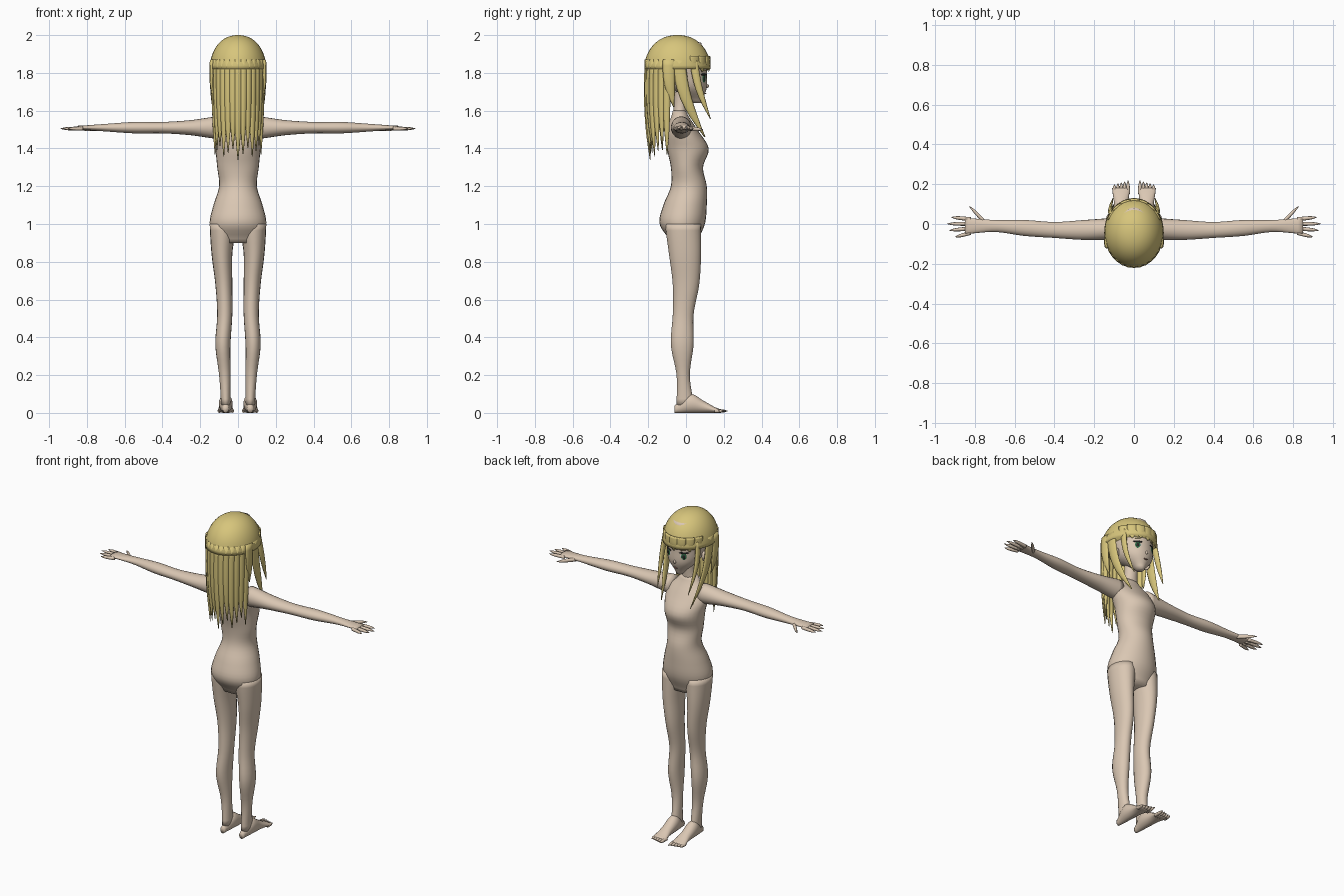
import bpy, bmesh, math
from mathutils import Vector, Matrix

cube = bpy.data.objects.get("Cube")
if cube:
    bpy.data.objects.remove(cube, do_unlink=True)


def material(name, red, green, blue):
    mat = bpy.data.materials.new(name)
    mat.use_nodes = True
    colour = (red, green, blue, 1)
    mat.diffuse_color = colour
    mat.node_tree.nodes["Principled BSDF"].inputs["Base Color"].default_value = colour
    return mat


SKIN = material("skin", .7, .57, .45)
HAIR = material("blonde_hair", .68, .56, .2)
WHITE = material("eye_white", .7, .7, .7)
GREEN = material("iris_green", .03, .14, .06)
DARK = material("lash_dark", .02, .02, .02)
LIP = material("lip", .4, .2, .15)


def finish(name, bm, mat, mirror):
    """Turn a bmesh into a smooth object, mirrored across x when asked."""
    bmesh.ops.recalc_face_normals(bm, faces=bm.faces)
    for face in bm.faces:
        face.smooth = True
    mesh = bpy.data.meshes.new(name)
    bm.to_mesh(mesh)
    bm.free()
    mesh.materials.append(mat)
    obj = bpy.data.objects.new(name, mesh)
    bpy.context.collection.objects.link(obj)
    if mirror:
        modifier = obj.modifiers.new("mirror", "MIRROR")
        modifier.use_mirror_merge = False


def bridge(name, rings, mat, mirror):
    """Join rings of points into a tube and close both ends."""
    bm = bmesh.new()
    loops = [[bm.verts.new(point) for point in ring] for ring in rings]
    count = len(loops[0])
    for near, far in zip(loops, loops[1:]):
        for i in range(count):
            j = (i + 1) % count
            bm.faces.new((near[i], near[j], far[j], far[i]))
    bm.faces.new(loops[0])
    bm.faces.new(loops[-1])
    finish(name, bm, mat, mirror)


def blend(keys, f):
    """Smooth curve through evenly spaced key values."""
    last = len(keys) - 1
    t = f * last
    i = max(min(int(t), last - 1), 0)
    t -= i
    a, b, c, d = (keys[max(min(i + k, last), 0)] for k in range(-1, 3))
    slope, next_slope = (c - a) / 2, (d - b) / 2
    return (b + slope * t + (3 * (c - b) - 2 * slope - next_slope) * t ** 2
            + (2 * (b - c) + slope + next_slope) * t ** 3)


def loft(name, axis, start, end, left, right, low, high, mat=SKIN, mirror=True, steps=20, sides=20):
    """Elliptical sections along an axis, from key extents on the other two axes."""
    rings = []
    for step in range(steps + 1):
        f = step / steps
        l, r, b, t = (blend(keys, f) for keys in (left, right, low, high))
        ring = []
        for i in range(sides):
            turn = math.tau * i / sides
            point = [(l + r) / 2 + (r - l) / 2 * math.cos(turn),
                     (b + t) / 2 + (t - b) / 2 * math.sin(turn)]
            point.insert(axis, start + (end - start) * f)
            ring.append(point)
        rings.append(ring)
    bridge(name, rings, mat, mirror)


def negative(keys):
    return [-key for key in keys]


def tapered(name, path, width, thick, angle, sharpness, mat, mirror=True):
    """Flattened tube narrowing to its tip; angle turns the broad side about z."""
    broad = Vector((math.cos(angle), math.sin(angle), 0))
    along = (path[-1] - path[0]).normalized()
    thin = along.cross(broad).normalized()
    rings = []
    for k, centre in enumerate(path):
        size = max(.1, 1 - (k / (len(path) - 1)) ** sharpness)
        rings.append([centre + size * (broad * width * math.cos(i * math.tau / 8)
                                       + thin * thick * math.sin(i * math.tau / 8))
                      for i in range(8)])
    bridge(name, rings, mat, mirror)


def bowed(start, end, bow=(0, 0, 0), steps=8):
    """Path from start to end, pushed sideways in the middle."""
    start, end, bow = Vector(start), Vector(end), Vector(bow)
    return [start.lerp(end, k / steps) + bow * math.sin(math.pi * k / steps)
            for k in range(steps + 1)]


def pebble(name, place, size, mat, turn=0, mirror=True):
    bm = bmesh.new()
    bmesh.ops.create_uvsphere(bm, u_segments=16, v_segments=10, radius=1)
    bm.transform(Matrix.Translation(place) @ Matrix.Rotation(turn, 4, "Z")
                 @ Matrix.Diagonal(size).to_4x4())
    finish(name, bm, mat, mirror)


# Plain mannequin torso and neck
half = [.12, .15, .13, .1, .11, .12, .13, .05]
loft("torso", 2, .9, 1.6, negative(half), half,
     negative([.08, .14, .12, .08, .08, .1, .1, .07]),
     [.06, .1, .11, .11, .09, .12, .06, 0], mirror=False, steps=32, sides=28)
loft("neck", 2, 1.54, 1.7, [-.06, -.04, -.04], [.06, .04, .04], [-.07, -.06], [0, .01], mirror=False)

# Legs and feet
loft("leg", 2, .04, 1, [.04, .04, .04, .03, .03, .03, .01], [.09, .1, .12, .11, .12, .14, .15],
     negative([.05, .05, .08, .07, .07, .09, .11]), [.04, .02, .04, .04, .07, .08, .08], steps=28)
loft("foot", 1, -.06, .18, [.05, .03, .03, .02], [.08, .1, .1, .11], [0], [.04, .1, .06, .02])
for i in range(5):
    x = .03 + .017 * i
    tapered(f"toe_{i + 1}", bowed((x, .15, .01), (x, .22 - .005 * i, .01)), .01, .01, 0, 4, SKIN)

# Arms and hands
thickness = [.06, .04, .03, .03, .02, .01]
loft("arm", 0, .1, .85, negative([.08, .08, .07, .06, .04, .05]), [.03, .02, .01, .02, .02, .03],
     [1.51 - t for t in thickness], [1.51 + t for t in thickness], steps=28)
for i, reach in enumerate((.92, .94, .93, .9)):
    tapered(f"finger_{i + 1}", bowed((.82, .024 - .023 * i, 1.505), (reach, .034 - .033 * i, 1.505)),
            .01, .01, math.pi / 2, 5, SKIN)
tapered("thumb", bowed((.75, .01, 1.505), (.83, .09, 1.5)), .013, .012, math.pi / 2, 4, SKIN)

# Head
half = [.02, .09, .11, .11, .07]
loft("head", 2, 1.64, 1.96, negative(half), half, [.03, -.08, -.13, -.14, -.1],
     [.08, .11, .11, .11, .08], mirror=False, sides=28)
pebble("nose", (0, .108, 1.73), (.008, .014, .011), SKIN, mirror=False)
pebble("ear", (.11, -.02, 1.745), (.012, .022, .03), SKIN, turn=-.3)

# Painted face: eyes, lashes, brows and mouth
TURN = -.55
outward = Vector((-math.sin(TURN), math.cos(TURN), 0))
eye = Vector((.05, .092, 1.768))


def face_plate(name, width, height, lift, rise, mat):
    place = eye + outward * lift + Vector((0, 0, rise))
    pebble(name, place, (width, .0045, height), mat, TURN)


face_plate("eye_white", .025, .026, 0, 0, WHITE)
face_plate("iris", .017, .024, .002, 0, GREEN)
face_plate("pupil", .008, .013, .004, 0, DARK)
face_plate("upper_lash", .028, .006, .002, .023, DARK)
face_plate("brow", .022, .003, .003, .044, HAIR)
pebble("mouth", (0, .104, 1.69), (.014, .0045, .003), LIP, mirror=False)

# Hair cap: a dome over the head
STEPS = 14
rings = []
for step in range(STEPS + 1):
    rise = step / STEPS * math.pi / 2
    spread = max(.05, math.cos(rise)) ** .9
    rings.append([(.15 * spread * math.cos(math.tau * i / 32),
                   -.045 + .176 * spread * math.sin(math.tau * i / 32),
                   1.82 + .18 * math.sin(rise)) for i in range(32)])
bridge("hair_cap", rings, HAIR, False)

# Long back hair, laid around the back of the head
COUNT = 13
for i in range(COUNT):
    angle = math.radians(-72 + 144 * i / (COUNT - 1))
    side, back = math.sin(angle), math.cos(angle)
    low = 1.34 + .025 * (i % 3) + .03 * abs(side)
    path = bowed((.134 * side, -.05 - .155 * back, 1.87), (.128 * side, -.06 - .13 * back, low),
                 (0, -.01 * back, 0))
    tapered(f"back_strand_{i + 1}", path, .021, .014, angle, 4, HAIR, False)

# Fringe over the forehead
for i in range(7):
    angle = math.radians(-57 + 19 * i)
    x, y = .138 * math.sin(angle), -.045 + .165 * math.cos(angle)
    path = bowed((x, y, 1.89), (x, y, 1.81 - .006 * (i % 2)), (0, .003, 0))
    tapered(f"fringe_{i + 1}", path, .03, .008, -angle, 4, HAIR, False)

# Side locks framing the face
SIDE = math.pi / 2
for name, start, end, bow, width in (
        ("side_lock", (.135, -.04, 1.87), (.1, .1, 1.46), (.015, -.03, 0), .036),
        ("front_lock", (.11, .04, 1.87), (.105, .13, 1.555), (.012, -.015, 0), .022),
        ("rear_lock", (.137, -.09, 1.87), (.125, -.065, 1.62), (.008, -.01, 0), .033)):
    tapered(name, bowed(start, end, bow), width, .012, SIDE, 3, HAIR)
